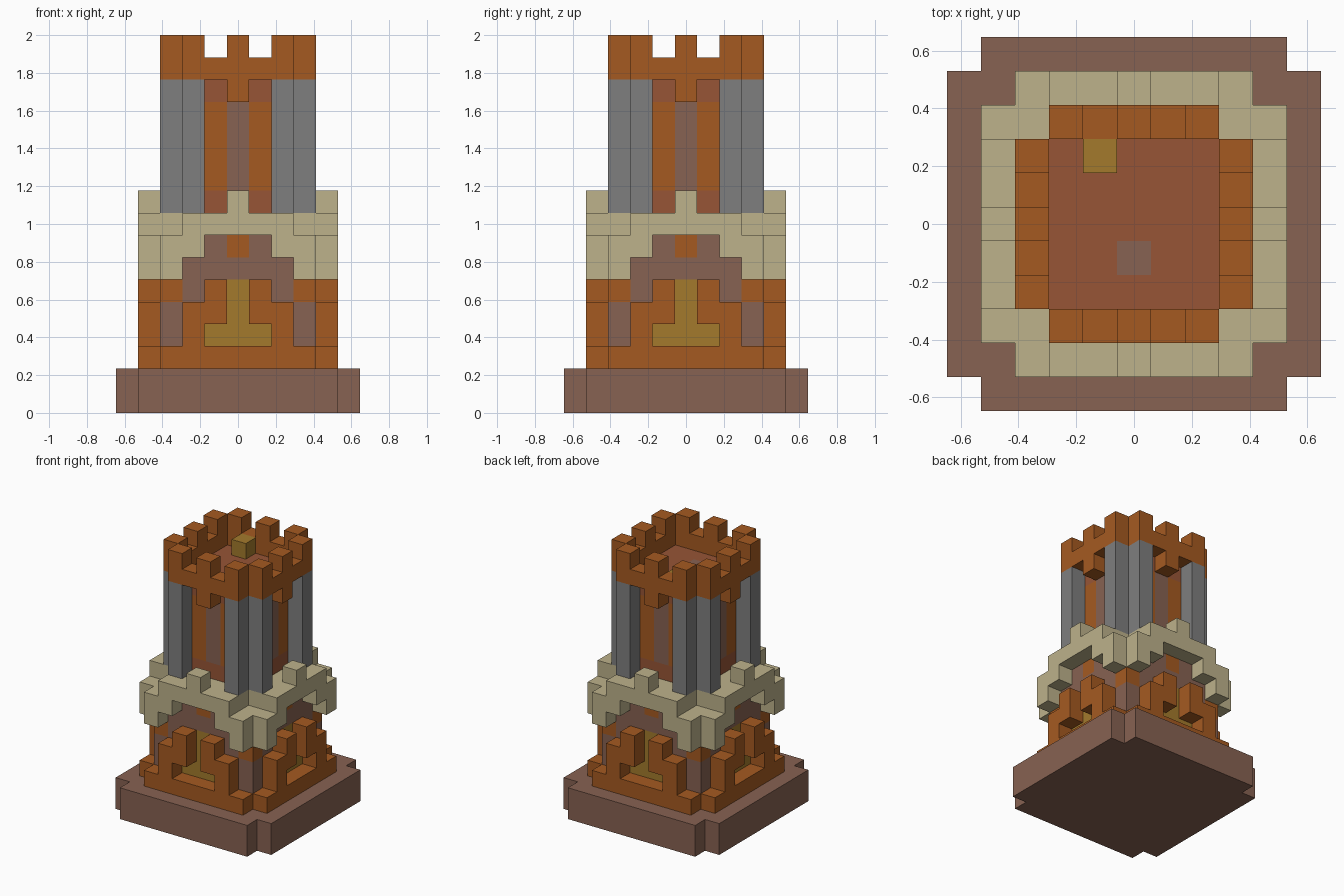
import bpy
import bmesh
from mathutils import Vector

cube = bpy.data.objects.get("Cube")
if cube:
    bpy.data.objects.remove(cube, do_unlink=True)

UNIT = 2 / 17  # edge of one block


def linear(c):
    c /= 255
    return c / 12.92 if c <= 0.04045 else ((c + 0.055) / 1.055) ** 2.4


def material(name, r, g, b):
    m = bpy.data.materials.new(name)
    m.use_nodes = True
    col = (linear(r), linear(g), linear(b), 1)
    m.diffuse_color = col
    m.node_tree.nodes["Principled BSDF"].inputs["Base Color"].default_value = col
    return m


brown = material("brown stone", 135, 98, 82)
orange = material("orange brick", 165, 90, 33)
gold = material("gold", 163, 122, 44)
cream = material("cream stone", 189, 178, 139)
grey = material("grey stone", 127, 127, 127)
red = material("red floor", 151, 85, 54)

blocks = {}   # block position -> part name
colours = {}  # part name -> material


def fill(part, mat, xs, ys, zs, spin=False):
    """Fill inclusive ranges with blocks; spin mirrors them and repeats them on all four sides."""
    colours[part] = mat
    for x in range(xs[0], xs[1] + 1):
        for y in range(ys[0], ys[1] + 1):
            for z in range(zs[0], zs[1] + 1):
                if not spin:
                    blocks[x, y, z] = part
                    continue
                for px in (x, -x):
                    a, b = px, y
                    for _ in range(4):
                        blocks[a, b, z] = part
                        a, b = -b, a


def slab(part, mat, r, zs, cut=1):
    """Square slab of radius r with the corners cut away."""
    fill(part, mat, (-r, r), (cut - r, r - cut), zs)
    fill(part, mat, (cut - r, r - cut), (-r, r), zs)


# Stepped foundation
slab("foundation", brown, 5, (0, 1))

# Lower storey: plinth, core walls, corner posts and doorways
slab("plinth", orange, 4, (2, 2))
slab("lower_walls", brown, 3, (3, 7), 0)
fill("post_caps", orange, (3, 3), (-3, -3), (5, 5), True)
fill("doors", gold, (-1, 1), (-3, -3), (3, 3), True)
fill("doors", gold, (0, 0), (-3, -3), (4, 5), True)
fill("keystones", orange, (0, 0), (-3, -3), (7, 7), True)

# Stepped door surrounds
fill("door_surrounds", orange, (2, 2), (-4, -4), (3, 4), True)
fill("door_surrounds", orange, (1, 1), (-4, -4), (4, 5), True)

# Balcony with corner brackets and one merlon per side
slab("balcony", cream, 4, (8, 8), 2)
fill("balcony_brackets", cream, (3, 3), (-4, -3), (6, 7), True)
fill("balcony_brackets", cream, (2, 2), (-4, -4), (7, 7), True)
fill("balcony_merlons", cream, (0, 0), (-4, -4), (9, 9), True)

# Upper tower walls, panels and corner columns
slab("upper_walls", orange, 2, (10, 13), 0)
fill("wall_panels", brown, (0, 0), (-2, -2), (10, 13), True)
fill("corner_columns", grey, (2, 2), (-3, -2), (9, 14), True)

# Floors
slab("lower_floor", red, 2, (9, 9), 0)
slab("roof_floor", red, 2, (14, 14), 0)
fill("roof_hatch", brown, (0, 0), (-1, -1), (14, 14))

# Parapet ring, merlons and hanging corbels
fill("parapet", orange, (0, 2), (-3, -3), (15, 15), True)
fill("parapet", orange, (2, 2), (-3, -3), (16, 16), True)
fill("parapet", orange, (0, 0), (-3, -3), (14, 16), True)

# Chest on the roof
fill("roof_chest", gold, (-1, -1), (2, 2), (15, 15))


def build(part, mat):
    """Make one mesh from the exposed sides of a part's blocks."""
    bm = bmesh.new()
    for pos, owner in blocks.items():
        if owner != part:
            continue
        c = Vector(pos) + Vector((0, 0, 0.5))
        for axis in range(3):
            for sign in (1, -1):
                n = Vector((0, 0, 0))
                n[axis] = sign
                if tuple(int(v) for v in Vector(pos) + n) in blocks:
                    continue
                u = Vector((0, 0, 0))
                u[(axis + 1) % 3] = 0.5
                v = n.cross(u)
                mid = c + n / 2
                quad = (mid - u - v, mid + u - v, mid + u + v, mid - u + v)
                bm.faces.new([bm.verts.new(p * UNIT) for p in quad])
    bmesh.ops.remove_doubles(bm, verts=bm.verts, dist=0.001)
    bmesh.ops.dissolve_limit(bm, angle_limit=0.01, verts=bm.verts, edges=bm.edges)
    mesh = bpy.data.meshes.new(part)
    bm.to_mesh(mesh)
    bm.free()
    mesh.materials.append(mat)
    bpy.context.collection.objects.link(bpy.data.objects.new(part, mesh))


for part, mat in colours.items():
    build(part, mat)
